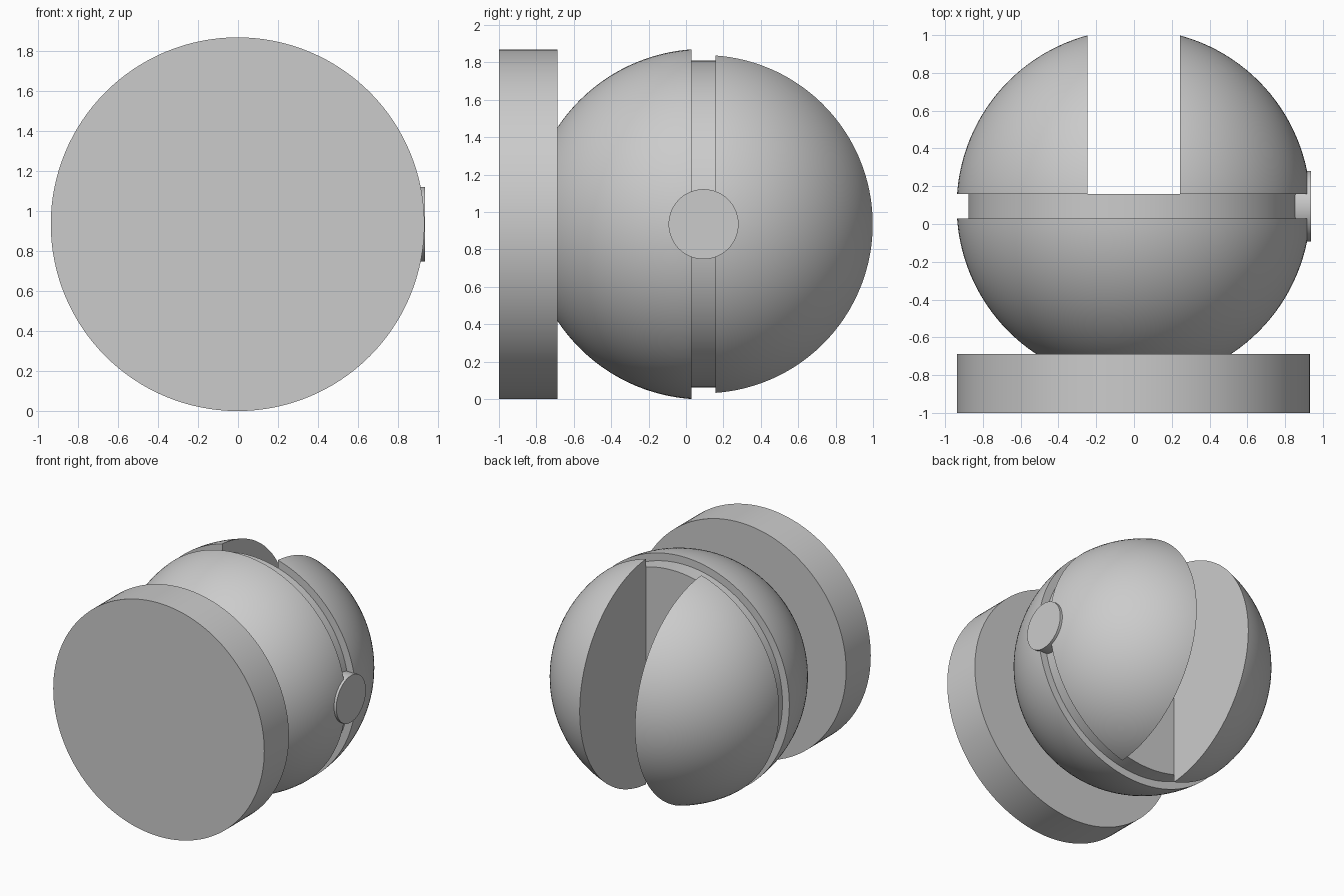
import bpy, bmesh, math
from mathutils import Matrix, Vector

cube = bpy.data.objects.get("Cube")
if cube:
    bpy.data.objects.remove(cube, do_unlink=True)

CX, CY, CZ = -0.002, 0.094, 0.935     # ball centre
R = 0.937                             # ball radius
GROOVE_FRONT, GROOVE_BACK = 0.03, 0.158
PLATE_BACK = -0.688
SLOT = 0.245                          # half width of the rear slot
SEGMENTS = 128

grey = bpy.data.materials.new("plain grey")
grey.use_nodes = True
colour = (0.6, 0.6, 0.6, 1)
grey.diffuse_color = colour
grey.node_tree.nodes["Principled BSDF"].inputs["Base Color"].default_value = colour


def finish(name, bm):
    """Turn a bmesh into a grey object with smooth curves and sharp edges."""
    bmesh.ops.recalc_face_normals(bm, faces=bm.faces)
    mesh = bpy.data.meshes.new(name)
    bm.to_mesh(mesh)
    bm.free()
    mesh.materials.append(grey)
    obj = bpy.data.objects.new(name, mesh)
    bpy.context.collection.objects.link(obj)
    bpy.ops.object.select_all(action='DESELECT')
    obj.select_set(True)
    bpy.context.view_layer.objects.active = obj
    bpy.ops.object.shade_smooth_by_angle(angle=math.radians(30))
    return obj


def cylinder(name, start, end, radius):
    """Capped cylinder between two points."""
    start, end = Vector(start), Vector(end)
    axis = end - start
    turn = axis.to_track_quat('Z', 'Y').to_matrix().to_4x4()
    bm = bmesh.new()
    bmesh.ops.create_cone(bm, cap_ends=True, segments=SEGMENTS, radius1=radius,
                          radius2=radius, depth=axis.length,
                          matrix=Matrix.Translation((start + end) / 2) @ turn)
    return finish(name, bm)


def ball_slice(y_min, y_max):
    """Ball with its poles on the y axis, kept between two y planes."""
    bm = bmesh.new()
    bmesh.ops.create_uvsphere(
        bm, u_segments=SEGMENTS, v_segments=64, radius=R,
        matrix=Matrix.Translation((CX, CY, CZ)) @ Matrix.Rotation(math.pi / 2, 4, 'X'))
    cut(bm, (0, y_min, 0), (0, -1, 0))
    cut(bm, (0, y_max, 0), (0, 1, 0))
    return bm


def cut(bm, point, normal):
    """Remove what lies beyond a plane and cap the opening."""
    geom = bm.verts[:] + bm.edges[:] + bm.faces[:]
    result = bmesh.ops.bisect_plane(bm, geom=geom, dist=1e-5, plane_co=point,
                                    plane_no=normal, clear_outer=True)
    rim = [e for e in result["geom_cut"]
           if isinstance(e, bmesh.types.BMEdge) and e.is_boundary]
    if rim:
        bmesh.ops.holes_fill(bm, edges=rim, sides=0)


# Round base plate at the front
cylinder("base_plate", (CX, -1, CZ), (CX, PLATE_BACK, CZ), 0.935)

# Front half of the ball, sitting on the plate
finish("front_ball_half", ball_slice(PLATE_BACK, GROOVE_FRONT))

# Recessed band between the two halves
cylinder("groove_band", (CX, GROOVE_FRONT, CZ), (CX, GROOVE_BACK, CZ), 0.874)

# Rear half of the ball, split by a full-height slot
for side, name in ((-1, "right_rear_jaw"), (1, "left_rear_jaw")):
    bm = ball_slice(GROOVE_BACK, CY + R + 0.1)
    cut(bm, (CX + side * SLOT, 0, 0), (-side, 0, 0))
    finish(name, bm)

# Flat round button across the groove
cylinder("side_button", (0.8, CY, CZ), (0.936, CY, CZ), 0.187)
